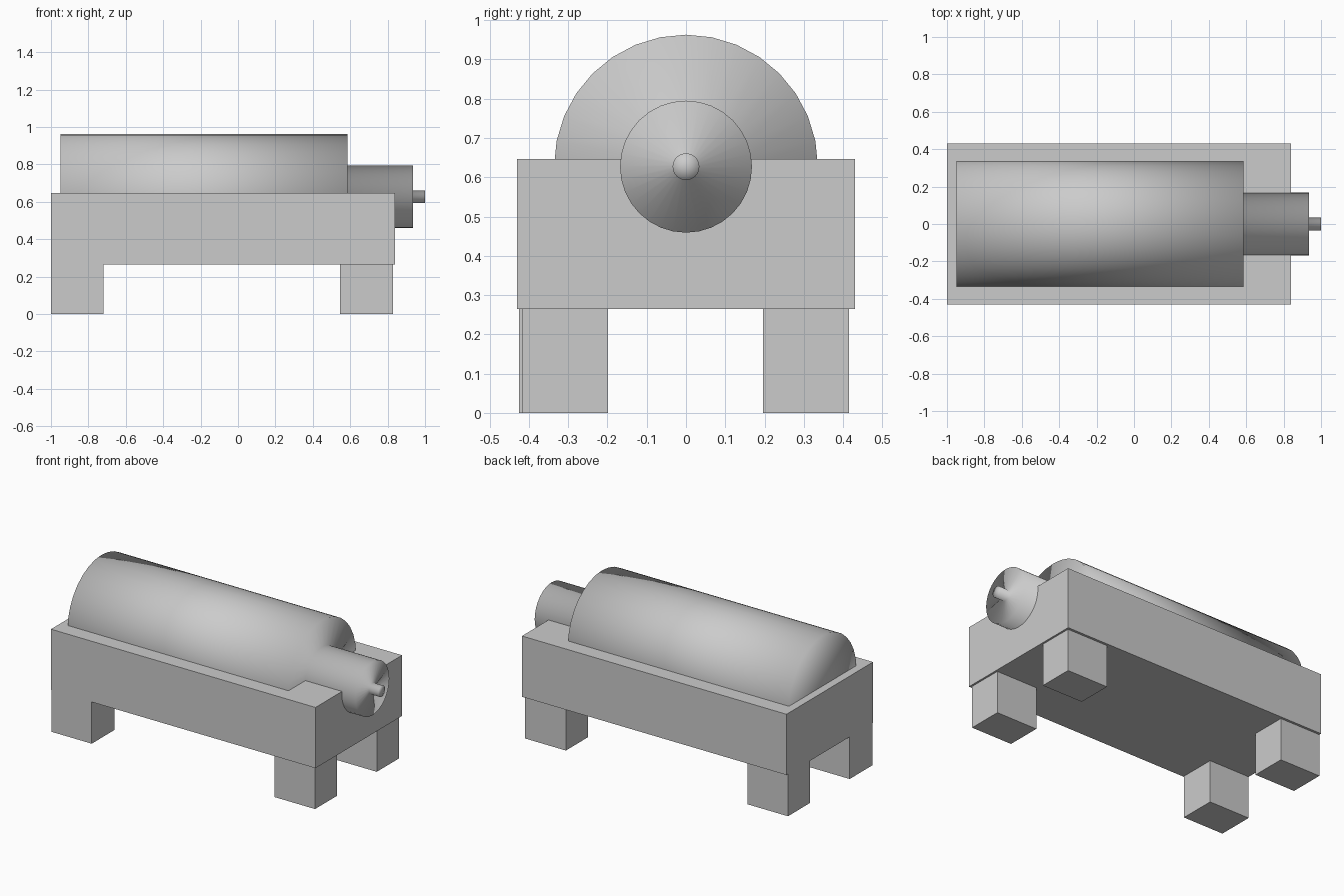
import bpy, bmesh
from math import cos, sin, tau

if "Cube" in bpy.data.objects:
    bpy.data.objects.remove(bpy.data.objects["Cube"])


def box(name, x0, x1, y0, y1, z0, z1):
    bm = bmesh.new()
    bmesh.ops.create_cube(bm, size=1)
    for v in bm.verts:
        v.co = ((x0 + x1) / 2 + v.co.x * (x1 - x0),
                (y0 + y1) / 2 + v.co.y * (y1 - y0),
                (z0 + z1) / 2 + v.co.z * (z1 - z0))
    me = bpy.data.meshes.new(name)
    bm.to_mesh(me)
    bm.free()
    ob = bpy.data.objects.new(name, me)
    bpy.context.collection.objects.link(ob)
    return ob


def lathe_x(name, profile, z, sides=32):
    """Revolve (x, radius) points around a horizontal axis at height z."""
    bm = bmesh.new()
    rings = [[bm.verts.new((x, r * sin(tau * i / sides), z + r * cos(tau * i / sides)))
              for i in range(sides)] for x, r in profile]
    for a, b in zip(rings, rings[1:]):
        for i in range(sides):
            j = (i + 1) % sides
            bm.faces.new((a[i], a[j], b[j], b[i]))
    # close both ends with triangle fans
    for ring, x in ((rings[0], profile[0][0]), (rings[-1], profile[-1][0])):
        c = bm.verts.new((x, 0, z))
        for i in range(sides):
            bm.faces.new((ring[i], ring[(i + 1) % sides], c))
    bmesh.ops.recalc_face_normals(bm, faces=bm.faces)
    for f in bm.faces:
        f.smooth = True
    me = bpy.data.meshes.new(name)
    bm.to_mesh(me)
    bm.free()
    ob = bpy.data.objects.new(name, me)
    bpy.context.collection.objects.link(ob)
    return ob


# Rectangular stand
box("stand_block", -1.0, 0.84, -0.43, 0.43, 0.265, 0.647)

# Four feet
for end, x0, x1, outer in (("rear", -1.0, -0.72, -0.425), ("nose", 0.545, 0.828, -0.417)):
    box(end + "_front_foot", x0, x1, outer, -0.198, 0, 0.265)
    box(end + "_back_foot", x0, x1, 0.196, 0.415, 0, 0.265)

# Stepped cylinder lying in the stand: body, neck and tip
lathe_x("cylinder_body", [(-0.95, 0.336), (0.585, 0.336), (0.585, 0.168),
                          (0.935, 0.168), (0.935, 0.034), (1.0, 0.034)], 0.627)
